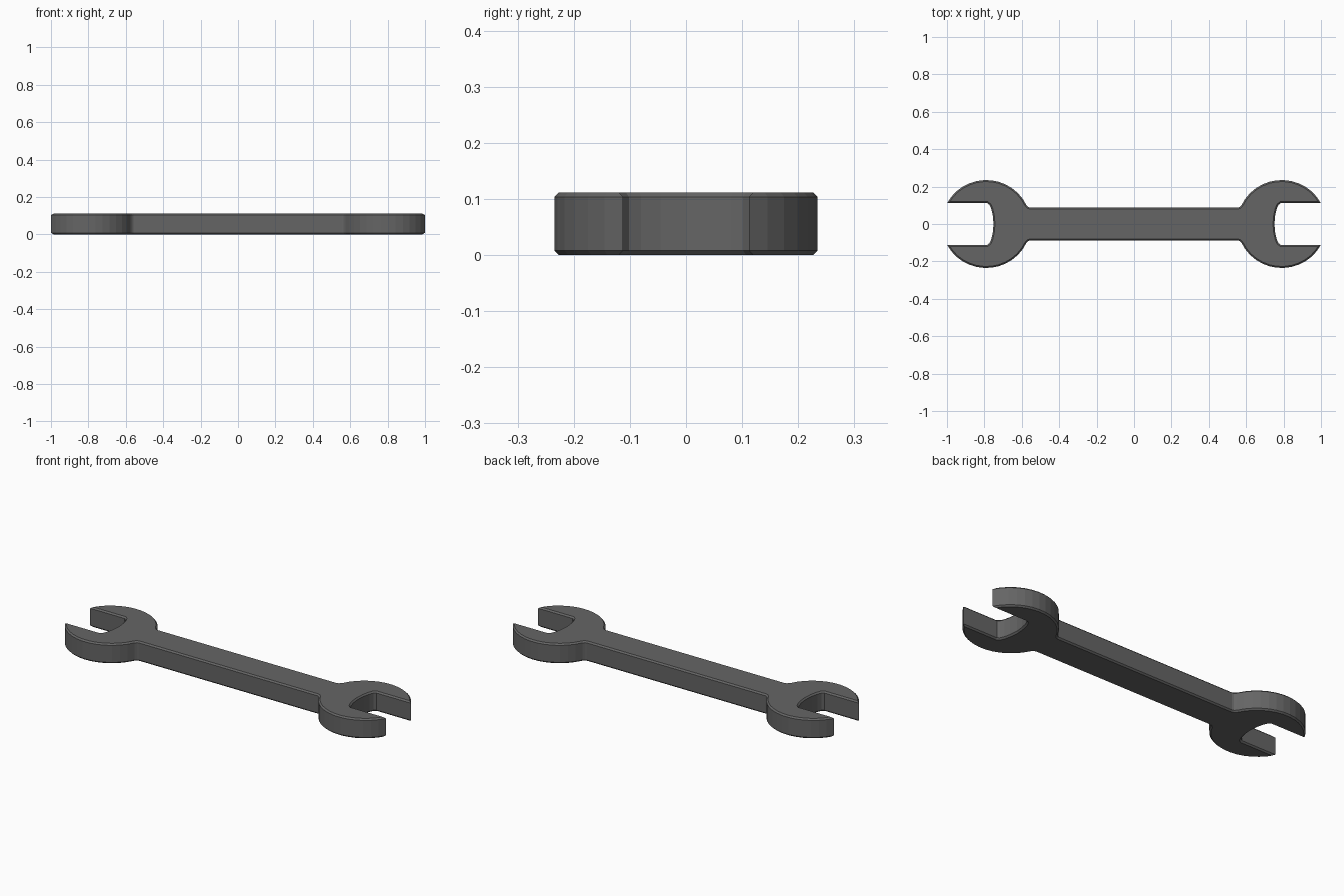
import bpy, bmesh
from math import sin, cos, asin, pi

if "Cube" in bpy.data.objects:
    bpy.data.objects.remove(bpy.data.objects["Cube"])

THICK, CHAMFER = 0.112, 0.008
HEAD_X, RX, RY = 0.79, 0.238, 0.235
SLOT_Y, SHAFT_Y = 0.112, 0.088

# Quarter outline: shaft edge, round head, jaw tip, slot throat
quarter = [(0.555, SHAFT_Y), (0.565, 0.091)]
start, end, n = pi - asin(0.1 / RY), asin(SLOT_Y / RY), 13
for i in range(n + 1):
    a = start + (end - start) * i / n
    quarter.append((HEAD_X + RX * cos(a), RY * sin(a)))
quarter += [(0.785, SLOT_Y), (0.772, 0.102), (0.763, 0.08), (0.755, 0.045)]

# Mirror into the full outline, with one point at each throat centre
right = quarter + [(0.751, 0)] + [(x, -y) for x, y in reversed(quarter)]
outline = right + [(-x, -y) for x, y in right]

# Extrude the outline and chamfer both rims
bm = bmesh.new()
base = bm.faces.new([bm.verts.new((x, y, 0)) for x, y in outline])
top = bmesh.ops.extrude_face_region(bm, geom=[base], use_keep_orig=True)
bmesh.ops.translate(bm, vec=(0, 0, THICK),
                    verts=[g for g in top["geom"] if isinstance(g, bmesh.types.BMVert)])
bmesh.ops.recalc_face_normals(bm, faces=bm.faces)
rims = [e for e in bm.edges if abs(e.verts[0].co.z - e.verts[1].co.z) < 1e-5]
bmesh.ops.bevel(bm, geom=rims, offset=CHAMFER, offset_type='OFFSET', segments=1,
                profile=0.5, affect='EDGES', clamp_overlap=False)
bmesh.ops.recalc_face_normals(bm, faces=bm.faces)

mesh = bpy.data.meshes.new("open_ended_wrench")
bm.to_mesh(mesh)
bm.free()
wrench = bpy.data.objects.new("open_ended_wrench", mesh)
bpy.context.collection.objects.link(wrench)

# Dark steel colour
steel = bpy.data.materials.new("dark_steel")
steel.diffuse_color = (0.13, 0.13, 0.13, 1)
steel.use_nodes = True
steel.node_tree.nodes["Principled BSDF"].inputs["Base Color"].default_value = steel.diffuse_color
mesh.materials.append(steel)
